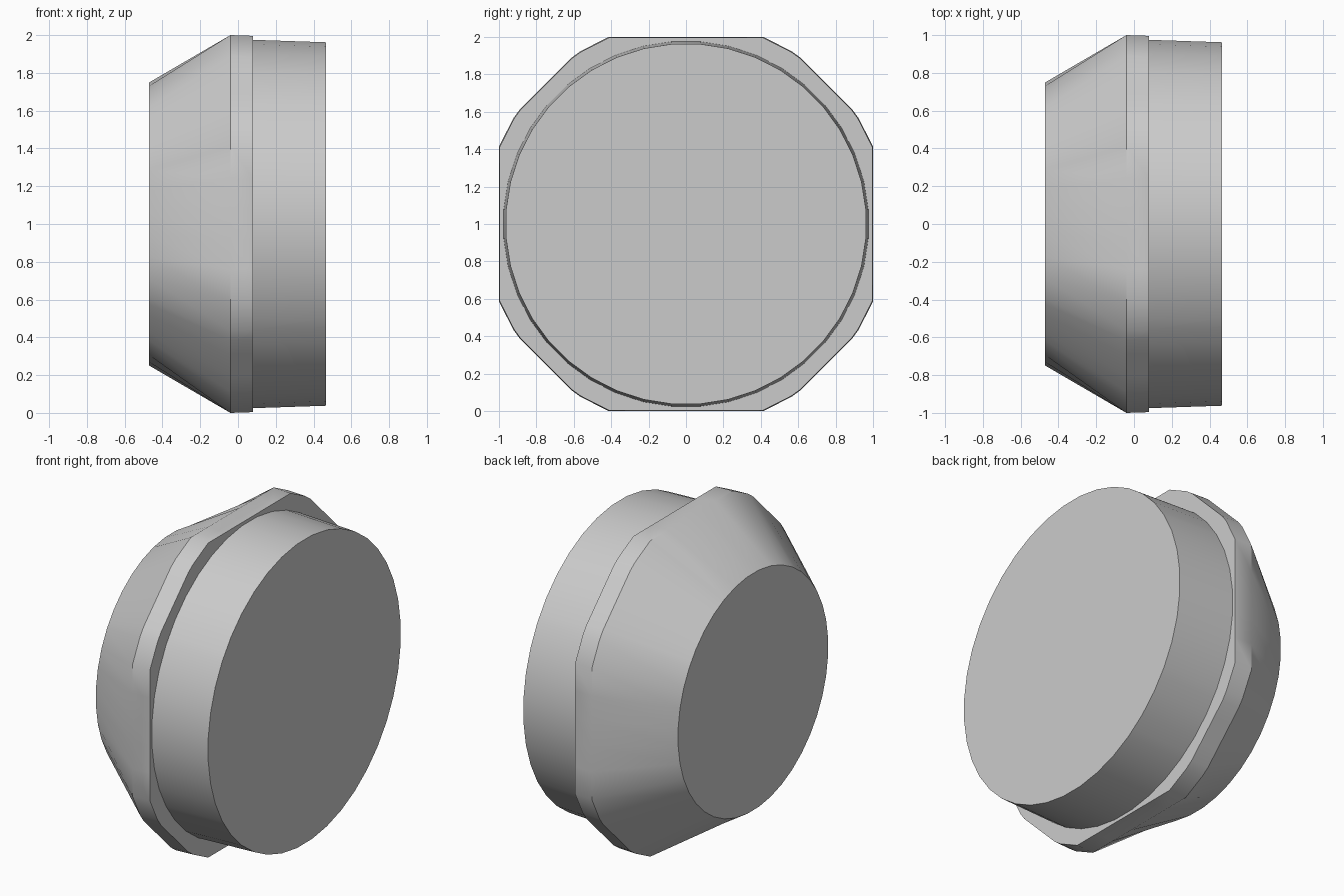
import bpy, bmesh
from math import sin, cos, radians

cube = bpy.data.objects.get("Cube")
if cube:
    bpy.data.objects.remove(cube)

grey = bpy.data.materials.new("plain grey")
grey.use_nodes = True
colour = (0.6, 0.6, 0.6, 1)
grey.diffuse_color = colour
grey.node_tree.nodes["Principled BSDF"].inputs["Base Color"].default_value = colour

# Forty even directions plus the ends of the diagonal flats
STEP = 9
angles = [STEP * (k + 0.5) for k in range(40)]
angles += [45 + 90 * q + s * 10.3 for q in range(4) for s in (-1, 1)]
angles.sort()


def round_radius(radius, a):
    """Distance to the edge of a regular polygon in direction a."""
    off = (a + STEP / 2) % STEP - STEP / 2
    return radius * cos(radians(STEP / 2)) / cos(radians(off))


def flange_radius(scale, a):
    """Round outline trimmed by four square flats and four diagonal flats."""
    off = radians((a + 45) % 90 - 45)
    diagonal = radians(a % 90 - 45)
    return scale * min(round_radius(1.0824, a), 1 / cos(off), 1.062 / cos(diagonal))


def loft(name, sections):
    """Skin a row of (x, size, outline) sections and cap both ends."""
    bm = bmesh.new()
    rings = []
    for x, size, outline in sections:
        ring = []
        for a in angles:
            r = outline(size, a)
            ring.append(bm.verts.new((x, r * cos(radians(a)), 1 + r * sin(radians(a)))))
        rings.append(ring)
    n = len(angles)
    for lower, upper in zip(rings, rings[1:]):
        for i in range(n):
            j = (i + 1) % n
            bm.faces.new((lower[i], lower[j], upper[j], upper[i]))
    bm.faces.new(rings[0])
    bm.faces.new(rings[-1])
    bmesh.ops.recalc_face_normals(bm, faces=bm.faces)
    mesh = bpy.data.meshes.new(name)
    bm.to_mesh(mesh)
    bm.free()
    mesh.materials.append(grey)
    obj = bpy.data.objects.new(name, mesh)
    bpy.context.collection.objects.link(obj)
    bpy.ops.object.select_all(action="DESELECT")
    obj.select_set(True)
    bpy.context.view_layer.objects.active = obj
    bpy.ops.object.shade_smooth_by_angle(angle=radians(34))
    return obj


# Tapered cap blending into the trimmed flange, with the round plug behind it
loft("plug_body", [
    (-0.47, 0.752, round_radius),
    (-0.04, 1.0, flange_radius),
    (0.08, 0.996, flange_radius),
    (0.08, 0.978, round_radius),
    (0.465, 0.965, round_radius),
])
